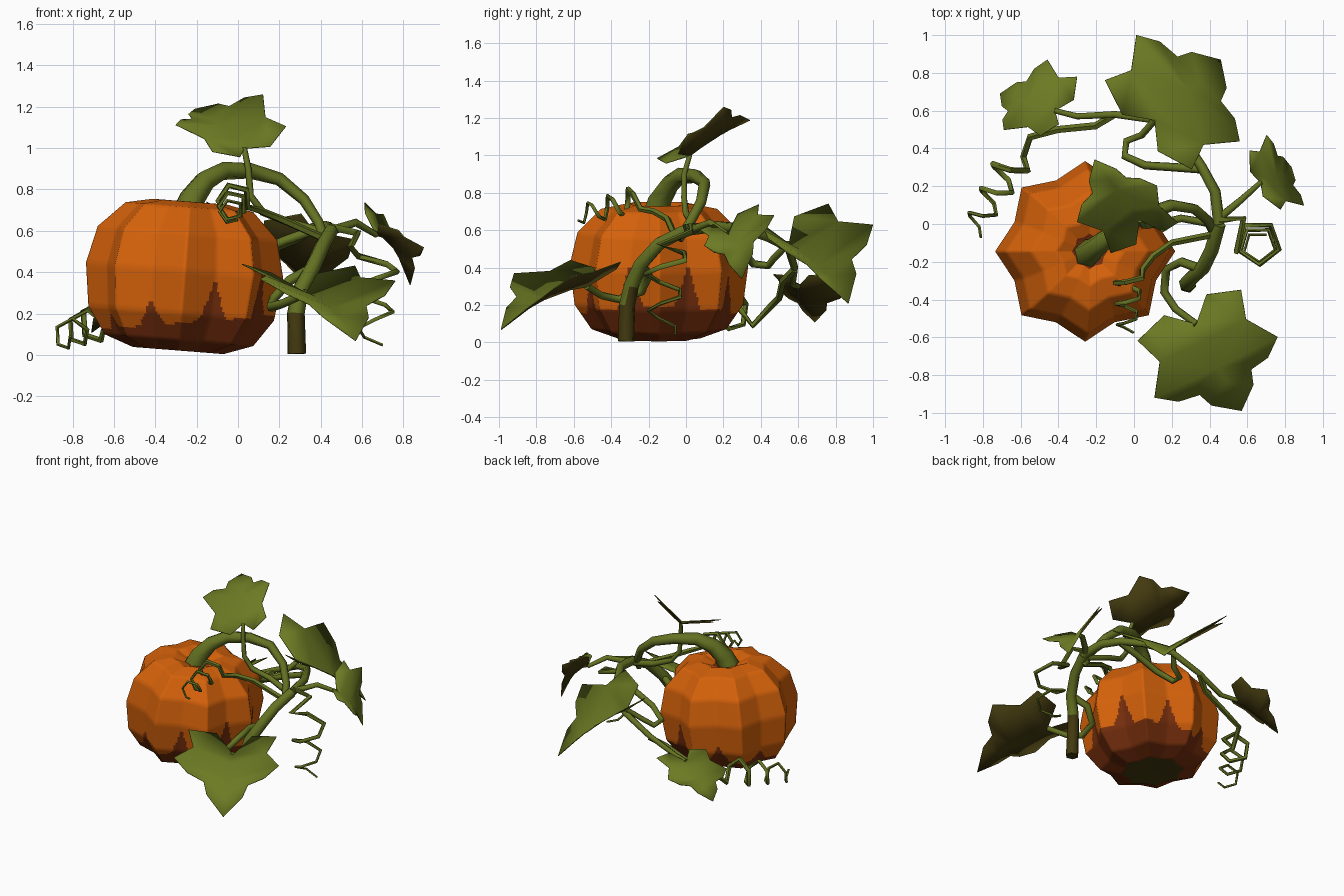
import bpy, bmesh, math
from mathutils import Vector, Matrix

if "Cube" in bpy.data.objects:
    bpy.data.objects.remove(bpy.data.objects["Cube"])


def material(name, r, g, b):
    m = bpy.data.materials.new(name)
    lin = [((c / 255 + 0.055) / 1.055) ** 2.4 for c in (r, g, b)]
    m.diffuse_color = (*lin, 1)
    m.use_nodes = True
    m.node_tree.nodes["Principled BSDF"].inputs["Base Color"].default_value = m.diffuse_color
    return m


ORANGE = material("pumpkin orange", 212, 97, 10)
BROWN = material("ripe brown", 116, 45, 12)
OLIVE = material("dark olive", 66, 57, 15)
LEAF = material("leaf green", 108, 122, 35)
VINE = material("vine green", 100, 114, 34)


def add_object(name, bm, mats, smooth=None):
    me = bpy.data.meshes.new(name)
    bm.to_mesh(me)
    bm.free()
    for m in mats:
        me.materials.append(m)
    ob = bpy.data.objects.new(name, me)
    bpy.context.collection.objects.link(ob)
    if smooth:
        bpy.context.view_layer.objects.active = ob
        ob.select_set(True)
        bpy.ops.object.shade_smooth_by_angle(angle=math.radians(smooth))
        ob.select_set(False)
    return ob


# pumpkin: eight-lobed 16-sided body, finely cut so the painted edge can be jagged
def pumpkin():
    centre = Vector((-0.26, -0.145, 0.39))
    tilt = Matrix.Rotation(math.radians(4.5), 3, 'Y')
    prof = [(0, -.365), (.22, -.37), (.36, -.32), (.45, -.19), (.478, .02),
            (.435, .2), (.31, .325), (.18, .352), (.07, .31), (0, .31)]
    cuts, sub = 9, 14
    rows = []
    for (r0, z0), (r1, z1) in zip(prof, prof[1:]):
        rows += [(r0 + (r1 - r0) * k / cuts, z0 + (z1 - z0) * k / cuts) for k in range(cuts)]
    rows.append(prof[-1])
    ring = []
    for i in range(16):
        f = [1.0, 0.85][i % 2]
        ring.append(Vector((math.cos(i * math.pi / 8) * f, math.sin(i * math.pi / 8) * f, 0)))
    dirs = [ring[i].lerp(ring[(i + 1) % 16], k / sub) for i in range(16) for k in range(sub)]
    n = len(dirs)
    bm = bmesh.new()
    grid = [[bm.verts.new(centre + tilt @ (d * r + Vector((0, 0, z)))) for d in dirs] for r, z in rows]
    for j in range(len(rows) - 1):
        for i in range(n):
            k = (i + 1) % n
            f = bm.faces.new((grid[j][i], grid[j][k], grid[j + 1][k], grid[j + 1][i]))
            valley = abs(((i + .5) / (2 * sub)) % 1 - .5) * 2   # 0 in a groove, 1 on a ridge
            east = math.cos(2 * math.pi * (i + .5) / n)
            limit = .155 + .03 * east + (.165 + .09 * east) * max(0, 1 - valley * 2.1) ** 1.4
            if j < cuts:
                f.material_index = 2
            elif f.calc_center_median().z < limit or (j > 60 and rows[j][0] < .095):
                f.material_index = 1
    bmesh.ops.remove_doubles(bm, verts=bm.verts, dist=1e-5)
    bmesh.ops.recalc_face_normals(bm, faces=bm.faces)
    add_object("pumpkin", bm, [ORANGE, BROWN, OLIVE], 80)


# tapered tube through points; a higher power flares the start
def tube(name, pts, r0, r1, sides=6, dark_below=None, power=1):
    bm = bmesh.new()
    pts = [Vector(p) for p in pts]
    n = len(pts)
    rings, side = [], None
    for i, p in enumerate(pts):
        t = (pts[min(i + 1, n - 1)] - pts[max(i - 1, 0)]).normalized()
        if side is None:
            side = t.orthogonal()
        side = (side - t * side.dot(t)).normalized()
        up = t.cross(side)
        r = r1 + (r0 - r1) * (1 - i / (n - 1)) ** power
        rings.append([bm.verts.new(p + r * (side * math.cos(a) + up * math.sin(a)))
                      for a in (2 * math.pi * k / sides for k in range(sides))])
    for a, b in zip(rings, rings[1:]):
        for k in range(sides):
            m = (k + 1) % sides
            bm.faces.new((a[k], a[m], b[m], b[k]))
    bm.faces.new(rings[0][::-1])
    bm.faces.new(rings[-1])
    bmesh.ops.recalc_face_normals(bm, faces=bm.faces)
    if dark_below:
        for f in bm.faces:
            f.material_index = int(f.calc_center_median().z < dark_below)
    add_object(name, bm, [VINE, OLIVE], 65)


# coil points around a straight axis
def coil(start, end, radius, turns, phase=0.0, steps=5):
    a, b = Vector(start), Vector(end)
    t = (b - a).normalized()
    ref = Vector((0, 0, 1)) if abs(t.z) < .8 else Vector((1, 0, 0))
    u = t.cross(ref).normalized()
    v = t.cross(u)
    out = []
    for i in range(int(turns * steps) + 1):
        s = i / (turns * steps)
        g = phase + 2 * math.pi * i / steps
        r = radius * (1 - .4 * s)
        out.append(a.lerp(b, s) + r * (u * math.cos(g) + v * math.sin(g)))
    return out


# leaf: half outline (along the midrib, out to the side), in strips between midrib points
STRIPS = [(0, [(-.22, .34), (-.1, .84), (.19, .7)], .19), (.19, [(.19, .7), (.5, 1.0)], .5),
          (.5, [(.5, 1.0), (.64, .73), (.67, .42)], .67), (.67, [(.67, .42), (.82, .34)], 1)]


def leaf(name, base, tip, left, right, arch):
    base, axis = Vector(base), Vector(tip) - Vector(base)

    def rib(u):
        return base + axis * u + Vector((0, 0, arch * 4 * max(u, 0) * (1 - u)))

    bm = bmesh.new()
    for lobe in (left, right):
        out = Vector(lobe) - rib(.5)
        for u0, edge, u1 in STRIPS:
            pts = [rib(u0)] + [rib(u) + out * v for u, v in edge] + [rib(u1)]
            f = bm.faces.new([bm.verts.new(p) for p in pts])
            f.normal_update()
            if f.normal.z < 0:
                f.normal_flip()
    bmesh.ops.remove_doubles(bm, verts=bm.verts, dist=1e-4)
    bmesh.ops.triangulate(bm, faces=bm.faces)
    ob = add_object(name, bm, [LEAF, OLIVE], 60)
    mod = ob.modifiers.new("underside", 'SOLIDIFY')
    mod.thickness, mod.offset, mod.material_offset = .005, -1, 1


pumpkin()

# stem and vines
tube("pumpkin_stem", [(-.25, -.16, .67), (-.22, -.14, .76), (-.16, -.09, .84), (-.07, -.03, .89),
                      (.06, .05, .89), (.2, .1, .85), (.32, .08, .75), (.39, .02, .64), (.42, -.04, .55)],
     .078, .025, 6, None, 2)
tube("main_vine_root", [(.285, -.32, .005), (.28, -.315, .2), (.3, -.29, .31), (.36, -.24, .42),
                        (.41, -.14, .53), (.45, 0, .6)], .046, .036, 6, .25)
tube("main_vine_back", [(.45, 0, .6), (.43, .17, .62), (.36, .3, .61), (.27, .44, .56), (.12, .55, .5),
                        (-.1, .58, .4), (-.3, .57, .31), (-.42, .6, .3)], .032, .016)

# leaf stalks
tube("top_leaf_stalk", [(.42, 0, .59), (.25, .03, .64), (.12, 0, .69), (.06, -.01, .77),
                        (.05, -.01, .9), (.03, .02, 1.0)], .022, .014)
tube("back_leaf_stalk", [(.36, .29, .6), (.22, .3, .55), (.06, .31, .48), (-.05, .36, .42),
                         (-.04, .44, .41), (.04, .47, .45), (.11, .55, .53)], .024, .018)
tube("front_leaf_stalk", [(.36, -.24, .42), (.25, -.2, .36), (.17, -.24, .27), (.16, -.36, .23),
                          (.22, -.45, .25), (.33, -.53, .3)], .026, .02)
tube("right_leaf_stalk", [(.45, .03, .6), (.57, .13, .64), (.67, .22, .58)], .024, .015)

# curling tendrils
tube("front_tendril", [(.4, -.06, .57), (.2, -.1, .66), (.1, -.17, .7)]
     + coil((-.02, -.25, .76), (-.04, -.58, .68), .08, 3, 2.5), .019, .007, 5)
tube("right_tendril", [(.45, .02, .62), (.58, .03, .59)]
     + coil((.66, -.1, .52), (.66, -.12, .05), .125, 2.4, 1.2), .019, .007, 5)
tube("left_tendril", [(-.1, .58, .39), (-.2, .52, .33), (-.4, .5, .24), (-.55, .46, .2)]
     + coil((-.63, .36, .18), (-.87, -.05, .08), .1, 3.3, 2.0), .021, .008, 5)

# leaves: base, tip, the two side lobes, and how much the midrib arches
leaf("top_leaf", (.03, .02, 1.0), (-.21, .34, 1.19), (-.3, .01, 1.115), (.12, .2, 1.26), .015)
leaf("back_leaf", (.11, .55, .53), (.46, .87, .21), (.015, 1.0, .63), (.56, .44, .56), .045)
leaf("front_leaf", (.33, -.53, .3), (.57, -.99, .07), (.76, -.6, .36), (.11, -.92, .37), .045)
leaf("left_back_leaf", (-.42, .6, .3), (-.71, .69, .11), (-.46, .87, .28), (-.69, .5, .28), .02)
leaf("right_leaf", (.67, .22, .58), (.835, .3, .34), (.705, .47, .68), (.9, .1, .52), .06)
